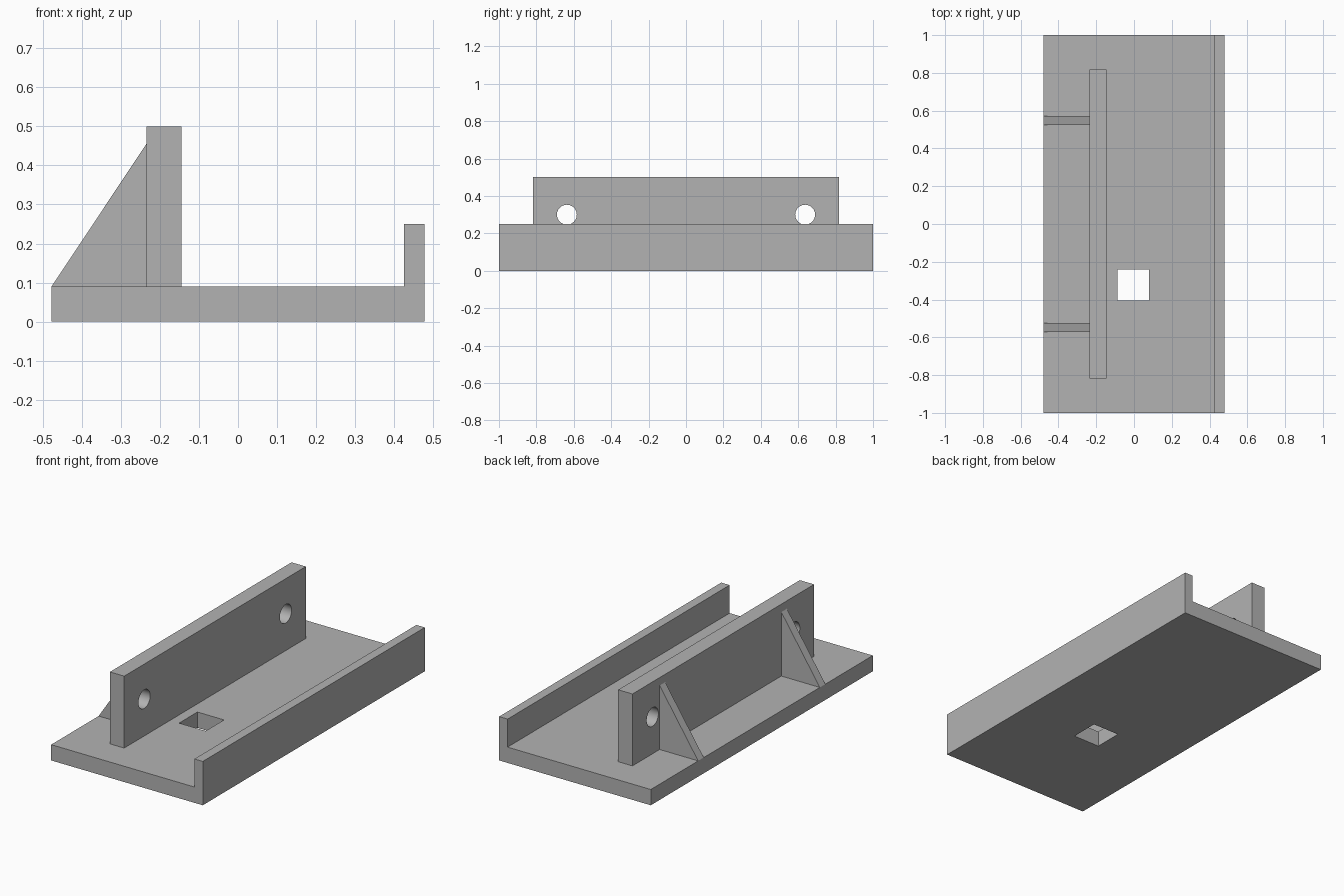
import bpy, bmesh, math
from mathutils import Vector

cube = bpy.data.objects.get("Cube")
if cube:
    bpy.data.objects.remove(cube, do_unlink=True)

grey = bpy.data.materials.new("plain grey")
grey.use_nodes = True
colour = (0.45, 0.45, 0.45, 1)
grey.diffuse_color = colour
grey.node_tree.nodes["Principled BSDF"].inputs["Base Color"].default_value = colour

HALF_X, BASE_TOP = 0.478, 0.09
WALL_BACK, WALL_FRONT = -0.235, -0.145


def extrude_xz(name, profile, y0, y1):
    """Extrude an x-z outline along y."""
    bm = bmesh.new()
    face = bm.faces.new([bm.verts.new((x, y0, z)) for x, z in profile])
    ext = bmesh.ops.extrude_face_region(bm, geom=[face])
    moved = [g for g in ext["geom"] if isinstance(g, bmesh.types.BMVert)]
    bmesh.ops.translate(bm, verts=moved, vec=Vector((0, y1 - y0, 0)))
    bmesh.ops.recalc_face_normals(bm, faces=bm.faces)
    mesh = bpy.data.meshes.new(name)
    bm.to_mesh(mesh)
    bm.free()
    mesh.materials.append(grey)
    obj = bpy.data.objects.new(name, mesh)
    bpy.context.collection.objects.link(obj)
    return obj


def rect(x0, x1, z0, z1):
    return [(x0, z0), (x1, z0), (x1, z1), (x0, z1)]


def cut(target, cutter):
    """Subtract the cutter, then discard it."""
    mod = target.modifiers.new("hole", "BOOLEAN")
    mod.operation, mod.solver, mod.object = "DIFFERENCE", "EXACT", cutter
    bpy.ops.object.select_all(action="DESELECT")
    bpy.context.view_layer.objects.active = target
    target.select_set(True)
    bpy.ops.object.modifier_apply(modifier=mod.name)
    bpy.data.objects.remove(cutter, do_unlink=True)


# Base plate with raised lip, and its square hole
base = extrude_xz("base_with_lip", [
    (-HALF_X, 0), (HALF_X, 0), (HALF_X, 0.25),
    (0.425, 0.25), (0.425, BASE_TOP), (-HALF_X, BASE_TOP)], -1, 1)
cut(base, extrude_xz("square_cutter", rect(-0.088, 0.08, -0.1, 0.2), -0.405, -0.24))

# Upright fence with two round holes
fence = extrude_xz("fence", rect(WALL_BACK, WALL_FRONT, BASE_TOP, 0.5), -0.818, 0.818)
for side in (-1, 1):
    bpy.ops.mesh.primitive_cylinder_add(
        vertices=48, radius=0.053, depth=0.4,
        location=((WALL_BACK + WALL_FRONT) / 2, side * 0.637, 0.3),
        rotation=(0, math.pi / 2, 0))
    cutter = bpy.context.object
    cutter.data.materials.append(grey)
    cut(fence, cutter)
bpy.ops.object.shade_smooth_by_angle(angle=math.radians(30))

# Triangular braces behind the fence
for side, label in ((-1, "front"), (1, "back")):
    extrude_xz(label + "_brace", [
        (-HALF_X, BASE_TOP), (WALL_BACK, BASE_TOP), (WALL_BACK, 0.455)],
        side * 0.548 - 0.025, side * 0.548 + 0.025)
